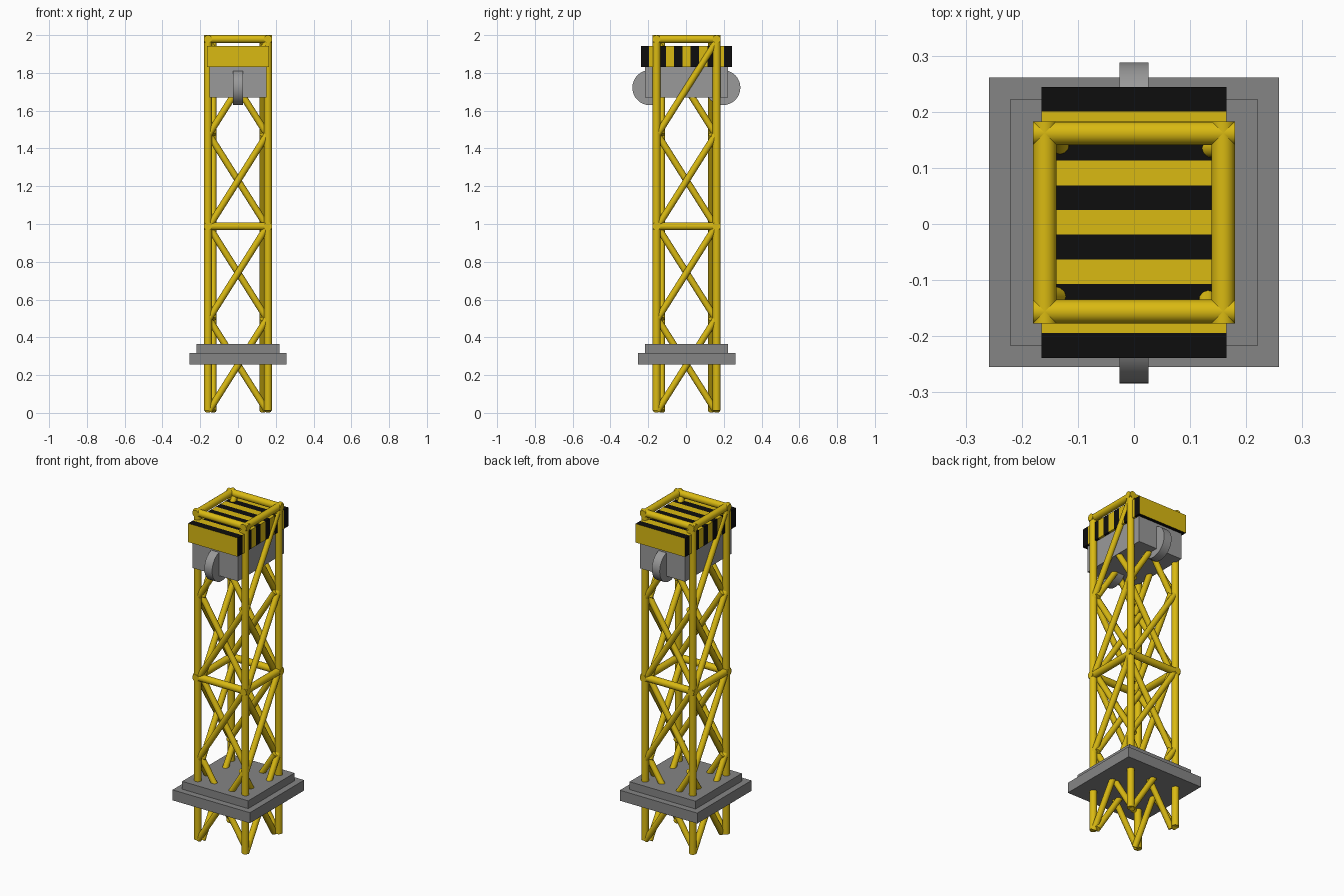
import bpy, bmesh, math
from mathutils import Vector, Matrix

if "Cube" in bpy.data.objects:
    bpy.data.objects.remove(bpy.data.objects["Cube"])

CY = 0.003      # tower axis in y
HALF = 0.159    # leg spacing from the axis
R_LEG = 0.021
R_BRACE = 0.0175


def material(name, color):
    m = bpy.data.materials.new(name)
    m.diffuse_color = (*color, 1)
    m.use_nodes = True
    m.node_tree.nodes["Principled BSDF"].inputs["Base Color"].default_value = m.diffuse_color
    return m


YELLOW = material("yellow paint", (0.70, 0.49, 0.006))
BLACK = material("black paint", (0.004, 0.004, 0.004))
GREY = material("plate grey", (0.235, 0.235, 0.235))
LIGHT = material("machine grey", (0.32, 0.32, 0.32))


def finish(name, bm, mats, smooth=False):
    bmesh.ops.recalc_face_normals(bm, faces=bm.faces)
    mesh = bpy.data.meshes.new(name)
    bm.to_mesh(mesh)
    bm.free()
    for m in mats:
        mesh.materials.append(m)
    ob = bpy.data.objects.new(name, mesh)
    bpy.context.collection.objects.link(ob)
    if smooth:
        bpy.ops.object.select_all(action='DESELECT')
        ob.select_set(True)
        bpy.context.view_layer.objects.active = ob
        bpy.ops.object.shade_smooth_by_angle(angle=math.radians(40))
    return ob


def tube(bm, a, b, r, sides=16):
    a, b = Vector(a), Vector(b)
    rot = (b - a).to_track_quat('Z', 'Y').to_matrix().to_4x4()
    bmesh.ops.create_cone(bm, cap_ends=True, segments=sides, radius1=r, radius2=r,
                          depth=(b - a).length,
                          matrix=Matrix.Translation((a + b) / 2) @ rot)


def box(name, x, y, z0, z1, mat):
    bm = bmesh.new()
    bmesh.ops.create_cube(bm, size=1, matrix=Matrix.Translation((0, CY, (z0 + z1) / 2))
                          @ Matrix.Diagonal((2 * x, 2 * y, z1 - z0, 1)))
    return finish(name, bm, [mat])


def on_side(k, along, out, z):
    """Point on tower side k (quarter turns about the tower axis)."""
    p = Matrix.Rotation(k * math.pi / 2, 3, 'Z') @ Vector((out, along, z))
    return p + Vector((0, CY, 0))


# Corner legs
bm = bmesh.new()
for k in range(4):
    tube(bm, on_side(k, HALF, HALF, 0.012), on_side(k, HALF, HALF, 1.985), R_LEG)
finish("corner_legs", bm, [YELLOW], True)

# Horizontal rings at mid height and top
for name, z in (("middle_ring", 0.988), ("top_ring", 1.979)):
    bm = bmesh.new()
    for k in range(4):
        tube(bm, on_side(k, -0.18, HALF, z), on_side(k, 0.18, HALF, z), R_LEG)
    finish(name, bm, [YELLOW], True)

# Crossed braces: four panels on each side, one diagonal outside the other
bm = bmesh.new()
w = 0.154
for k in range(4):
    for i in range(4):
        z0, z1 = 0.01 + 0.488 * i, 0.01 + 0.488 * (i + 1)
        tube(bm, on_side(k, -w, HALF, z0), on_side(k, w, HALF, z1), R_BRACE, 12)
        tube(bm, on_side(k, w, 0.132, z0), on_side(k, -w, 0.132, z1), R_BRACE, 12)
finish("cross_braces", bm, [YELLOW], True)

# Stepped base plates
box("lower_plate", 0.258, 0.258, 0.255, 0.318, GREY)
box("upper_plate", 0.22, 0.22, 0.318, 0.365, GREY)

# Machine housing with a pulley wheel at each end
box("housing", 0.151, 0.22, 1.67, 1.84, LIGHT)
for name, s in (("front_wheel", -1), ("back_wheel", 1)):
    bm = bmesh.new()
    y = CY - 0.001 + s * 0.193
    tube(bm, (-0.026, y, 1.722), (0.026, y, 1.722), 0.093, 32)
    finish(name, bm, [LIGHT], True)

# Warning block: 11 bands along y, alternately black and yellow, yellow ends
bm = bmesh.new()
bands = 11
rings = []
for i in range(bands + 1):
    y = CY + 0.2415 * (2 * i / bands - 1)
    rings.append([bm.verts.new((x, y, z)) for x, z in
                  ((-0.165, 1.83), (0.165, 1.83), (0.165, 1.943), (-0.165, 1.943))])
for i in range(bands):
    for j in range(4):
        n = (j + 1) % 4
        f = bm.faces.new((rings[i][j], rings[i][n], rings[i + 1][n], rings[i + 1][j]))
        f.material_index = 1 if i % 2 == 0 else 0
for ring in (rings[0], rings[-1]):
    bm.faces.new(ring)
finish("warning_block", bm, [YELLOW, BLACK])
